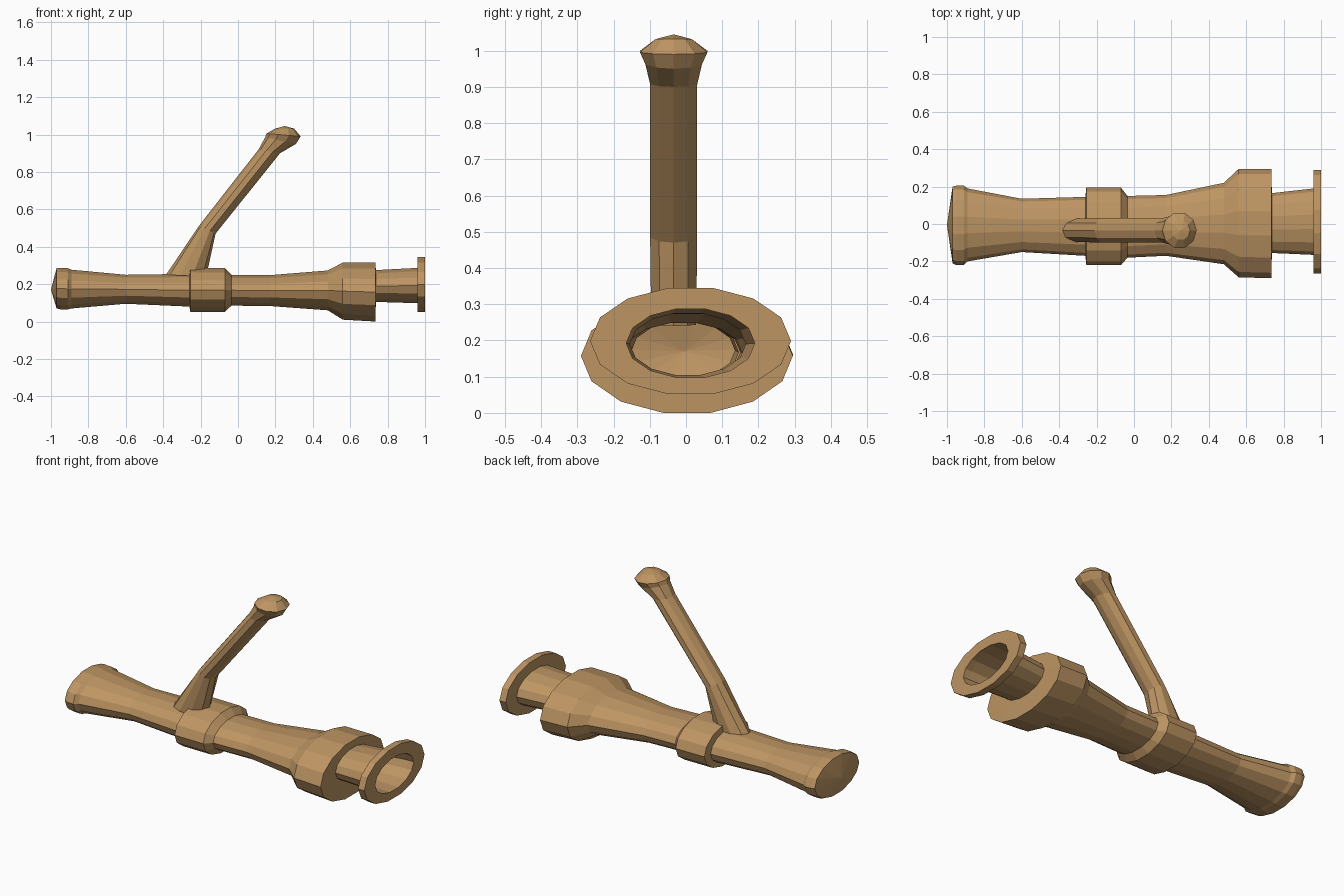
import bpy, bmesh, math
from mathutils import Vector

cube = bpy.data.objects.get("Cube")
if cube:
    bpy.data.objects.remove(cube, do_unlink=True)

wood = bpy.data.materials.new("tan wood")
wood.use_nodes = True
wood.diffuse_color = (0.51, 0.30, 0.125, 1)
wood.node_tree.nodes["Principled BSDF"].inputs["Base Color"].default_value = (0.51, 0.30, 0.125, 1)


def ring(center, u, v, sides, phase=0.0):
    """Elliptical ring with half axes u and v."""
    angles = [2 * math.pi * i / sides + phase for i in range(sides)]
    return [center + u * math.cos(a) + v * math.sin(a) for a in angles]


def loft(name, rings, start_tip=None, end_tip=None):
    """Skin a series of rings, closing the ends with fans where tips are given."""
    bm = bmesh.new()
    loops = [[bm.verts.new(p) for p in r] for r in rings]
    n = len(loops[0])
    for a, b in zip(loops, loops[1:]):
        for i in range(n):
            j = (i + 1) % n
            bm.faces.new((a[i], a[j], b[j], b[i]))
    for tip, loop in ((start_tip, loops[0][::-1]), (end_tip, loops[-1])):
        if tip:
            t = bm.verts.new(tip)
            for i in range(n):
                bm.faces.new((loop[i], loop[(i + 1) % n], t))
    mesh = bpy.data.meshes.new(name)
    bm.to_mesh(mesh)
    bm.free()
    mesh.materials.append(wood)
    obj = bpy.data.objects.new(name, mesh)
    bpy.context.collection.objects.link(obj)
    return obj


def barrel_ring(x, y0, y1, z0, z1):
    """Ring across the barrel; z extents are measured to its flat top and bottom."""
    center = Vector((x, (y0 + y1) / 2, (z0 + z1) / 2))
    rz = (z1 - z0) / 2 / math.cos(math.pi / 14)
    return ring(center, Vector((0, (y1 - y0) / 2, 0)), Vector((0, 0, rz)), 14)


# Hollow barrel: x, y range, z range
barrel = [
    (-0.97, -0.21, 0.20, 0.07, 0.285),
    (-0.95, -0.22, 0.205, 0.065, 0.287),
    (-0.91, -0.22, 0.205, 0.065, 0.285),
    (-0.89, -0.20, 0.19, 0.07, 0.277),
    (-0.60, -0.15, 0.135, 0.095, 0.25),
    (-0.26, -0.17, 0.145, 0.08, 0.255),
    (-0.255, -0.22, 0.195, 0.052, 0.287),
    (-0.07, -0.22, 0.195, 0.052, 0.285),
    (-0.035, -0.18, 0.15, 0.085, 0.25),
    (0.17, -0.17, 0.155, 0.083, 0.248),
    (0.48, -0.215, 0.22, 0.06, 0.273),
    (0.56, -0.285, 0.295, 0.01, 0.315),
    (0.735, -0.29, 0.295, 0.0, 0.315),
    (0.737, -0.155, 0.165, 0.105, 0.275),
    (0.96, -0.165, 0.19, 0.098, 0.287),
]
loft("barrel", [barrel_ring(*b) for b in barrel], start_tip=(-1, -0.005, 0.17))

# Open end flange: back, rim, front and bore
hole = (-0.165, 0.19, 0.098, 0.287)
rim = (-0.265, 0.29, 0.052, 0.345)
flange = [(0.96, *hole), (0.96, *rim), (1.0, *rim), (1.0, *hole), (0.96, *hole)]
loft("end_flange", [barrel_ring(*f) for f in flange])


def handle_ring(x0, z0, x1, z1, half_width):
    """Ring between a left and a right point of the handle outline."""
    a, b = Vector((x0, -0.034, z0)), Vector((x1, -0.034, z1))
    w = half_width / math.cos(math.pi / 10)
    return ring((a + b) / 2, (b - a) / 2, Vector((0, -w, 0)), 10)


# Slanted handle with a rounded knob
handle = [
    (-0.385, 0.25, -0.17, 0.24, 0.062),
    (-0.21, 0.51, -0.12, 0.47, 0.065),
    (0.11, 0.92, 0.225, 0.90, 0.065),
    (0.145, 0.985, 0.31, 0.95, 0.078),
    (0.152, 1.005, 0.335, 0.99, 0.093),
    (0.20, 1.032, 0.30, 1.032, 0.05),
]
loft("handle", [handle_ring(*h) for h in handle], end_tip=(0.25, -0.034, 1.045))
